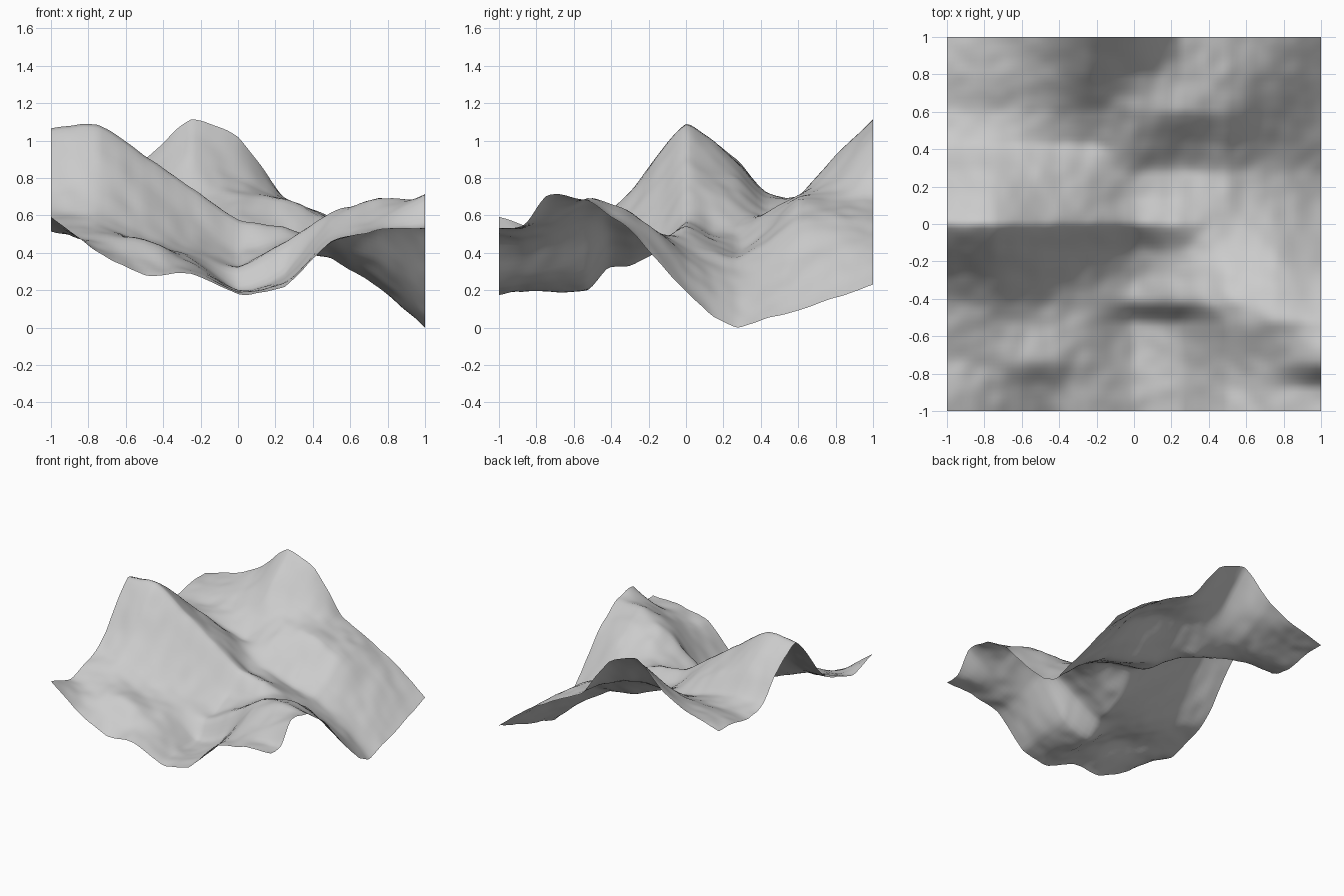
import bpy, bmesh
from mathutils import Vector, noise

if "Cube" in bpy.data.objects:
    bpy.data.objects.remove(bpy.data.objects["Cube"])

# Height profiles along x (every 0.25 from -1 to 1), one per y station
PROFILES = [
    (-1.00, (.59, .41, .28, .29, .18, .22, .46, .52, .54)),
    (-0.87, (.55, .44, .36, .31, .20, .24, .46, .53, .55)),
    (-0.74, (.51, .48, .47, .35, .20, .25, .49, .58, .71)),
    (-0.53, (.58, .55, .46, .38, .20, .30, .58, .69, .68)),
    (-0.42, (.62, .61, .50, .40, .32, .45, .62, .67, .61)),
    (-0.28, (.74, .75, .62, .46, .34, .45, .58, .60, .51)),
    (-0.14, (.93, .94, .77, .58, .42, .47, .51, .50, .35)),
    (0.00, (1.07, 1.09, .93, .75, .58, .54, .45, .36, .20)),
    (0.14, (1.0, 1.0, .86, .72, .52, .47, .40, .27, .07)),
    (0.28, (.89, .87, .79, .66, .52, .42, .37, .22, .00)),
    (0.42, (.73, .73, .67, .60, .61, .51, .44, .24, .05)),
    (0.60, (.68, .69, .70, .70, .71, .68, .57, .33, .095)),
    (0.80, (.71, .75, .80, .92, .80, .69, .59, .41, .165)),
    (1.00, (.72, .79, .90, 1.11, 1.02, .70, .57, .43, .23)),
]
XS = [-1 + 0.25 * i for i in range(9)]
YS = [p[0] for p in PROFILES]
N = 80
CRISP = 0.4   # share of straight interpolation, keeps the ridges sharp


def spline(ts, vs, t):
    """Cubic curve through unevenly spaced values, tightened towards straight lines."""
    last = len(ts) - 1
    i = max(k for k in range(last) if ts[k] <= t or k == 0)

    def slope(k):
        a, b = max(k - 1, 0), min(k + 1, last)
        return (vs[b] - vs[a]) / (ts[b] - ts[a])

    h = ts[i + 1] - ts[i]
    u = (t - ts[i]) / h
    curve = ((2*u**3 - 3*u**2 + 1) * vs[i] + (u**3 - 2*u**2 + u) * h * slope(i)
             + (3*u**2 - 2*u**3) * vs[i + 1] + (u**3 - u**2) * h * slope(i + 1))
    line = vs[i] + u * (vs[i + 1] - vs[i])
    return curve + CRISP * (line - curve)


# Terrain sheet: a grid raised to the profiles, with a slight rocky roughness
bm = bmesh.new()
bmesh.ops.create_grid(bm, x_segments=N, y_segments=N, size=1)
columns = {}
for v in bm.verts:
    x, y = v.co.x, v.co.y
    key = round(x, 4)
    if key not in columns:
        columns[key] = [spline(XS, p[1], x) for p in PROFILES]
    rough = 0.01 * noise.noise(Vector((x * 5, y * 5, 3.3)))
    rough += 0.008 * noise.noise(Vector((x * 11, y * 11, 7.1)))
    v.co.z = spline(YS, columns[key], y) + rough

# Rest the lowest point on the ground
low = min(v.co.z for v in bm.verts)
for v in bm.verts:
    v.co.z -= low
for f in bm.faces:
    f.smooth = True
mesh = bpy.data.meshes.new("terrain")
bm.to_mesh(mesh)
bm.free()
terrain = bpy.data.objects.new("terrain", mesh)
bpy.context.collection.objects.link(terrain)
